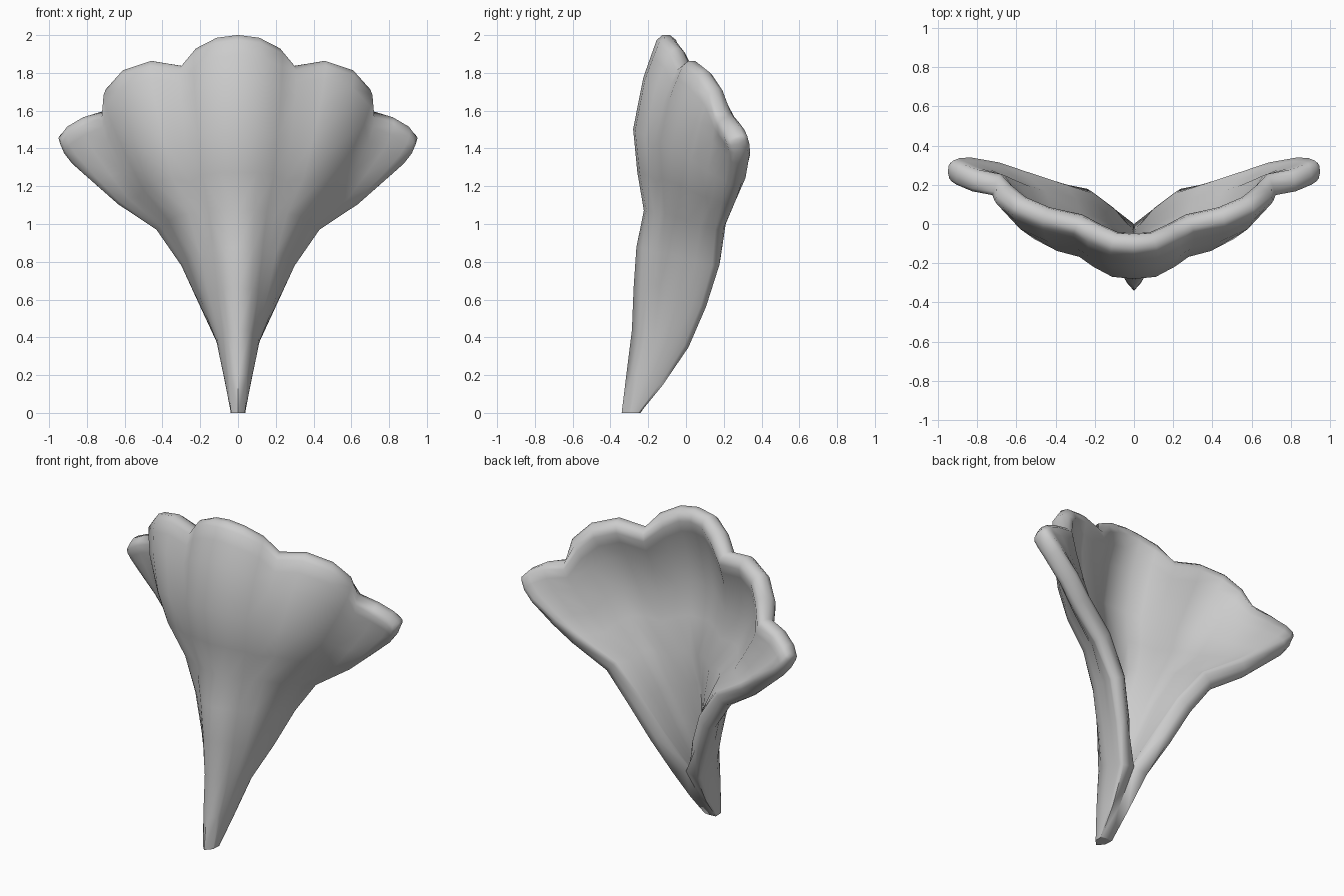
import bpy, bmesh, math
from mathutils import Vector as V

if "Cube" in bpy.data.objects:
    bpy.data.objects.remove(bpy.data.objects["Cube"])

# Profiles: centre line, side edge, scalloped rim (right half)
CENTRE = [(0, -.305), (.215, -.235), (.435, -.205), (.535, -.165), (.64, -.2),
          (.75, -.222), (.88, -.17), (1, -.085)]
EDGE = [(0, .003, -.24, 0), (.1, .015, -.135, .16), (.215, .04, 0, .37),
        (.33, .135, .105, .58), (.435, .24, .18, .80), (.535, .39, .21, 1.0),
        (.64, .61, .265, 1.13), (.75, .73, .295, 1.22), (.88, .87, .305, 1.33),
        (.96, .935, .29, 1.40), (1, .95, .265, 1.455)]
RIM = [(0, 0, -.085, 2), (.1, .1, -.075, 1.985), (.2, .2, -.03, 1.93),
       (.3, .285, .015, 1.835), (.4, .45, .05, 1.862), (.5, .59, .11, 1.815),
       (.6, .675, .17, 1.72), (.7, .705, .2, 1.6), (.8, .82, .215, 1.565),
       (.9, .905, .245, 1.515), (1, .95, .265, 1.455)]
LOBE = [(0, 0), (.1, .03), (.2, .04), (.3, .045), (.4, .065), (.5, .08),
        (.6, .055), (.7, .01), (.8, 0), (.9, 0), (1, 0)]
ROWS = [0, .1, .215, .33, .435, .535, .64, .75, .88, .94, .977, .994, 1]


def lerp(table, t):
    for a, b in zip(table, table[1:]):
        if t <= b[0]:
            k = (t - a[0]) / (b[0] - a[0])
            return [p + (q - p) * k for p, q in zip(a[1:], b[1:])]
    return list(table[-1][1:])


def ends(t):
    return V((0, lerp(CENTRE, t)[0], 2 * t)), V(lerp(EDGE, t))


def sheet(u, t):
    c, e = ends(t)
    c1, e1 = ends(1)
    p = c.lerp(e, u) + t * t * (V(lerp(RIM, u)) - c1.lerp(e1, u))
    p.x += .06 * max(0, math.sin(math.pi * u)) ** .75 * math.sin(math.pi * t)
    p.y -= lerp(LOBE, u)[0] * 9.5 * t ** 3 * (1 - t)
    return p


# Thick petal: front and back skins meeting at a rounded border
bm = bmesh.new()
front, back = [], []
for t in ROWS:
    c, e = ends(t)
    width = (e - c).length
    us = [i / 10 for i in range(10)]
    us += [max(.92, 1 - .045 / width), max(.97, 1 - .012 / width), 1]
    fr, br = [], []
    for u in us:
        p = sheet(u, t)
        s = .05
        du = V((1, 0, 0)) if u == 0 else sheet(min(1, u + s), t) - sheet(max(0, u - s), t)
        dt = sheet(u, min(1, t + s)) - sheet(u, max(0, t - s))
        n = du.cross(dt).normalized()
        d = min((1 - t) * 2 if t > .5 else 1, (1 - u) * width)
        thick = .036 + .022 * min(1, t / .3)
        # The stem closes flat at the back, the open part has a round lip
        rounding = .002 if t < .25 else .012 + .038 * min(1, t / .4) ** 2
        h = thick * math.sqrt(max(0, 1 - (1 - min(d / rounding, 1)) ** 2))
        pair = []
        for side in (1, -1):
            q = p + n * h * side
            if u == 1 and t < .25:
                q.x = 0
            q.x = max(q.x, 0) if u else 0
            if t == 0:
                q.z = 0
            pair.append(q)
        a = bm.verts.new(pair[0])
        fr.append(a)
        br.append(a if h < 1e-5 else bm.verts.new(pair[1]))
    front.append(fr)
    back.append(br)


def face(*vs):
    vs = list(dict.fromkeys(vs))
    if len(vs) > 2 and max(v.co.x for v in vs) > 1e-4:
        if not bm.faces.get(vs):
            bm.faces.new(vs)


for i in range(len(ROWS) - 1):
    for j in range(12):
        f, g = front[i], front[i + 1]
        face(f[j], f[j + 1], g[j + 1], g[j])
        f, g = back[i], back[i + 1]
        face(f[j], g[j], g[j + 1], f[j + 1])
# Flat foot
for j in range(12):
    face(front[0][j], back[0][j], back[0][j + 1], front[0][j + 1])

# Mirror to the left half
geo = bm.verts[:] + bm.edges[:] + bm.faces[:]
new = bmesh.ops.duplicate(bm, geom=geo)["geom"]
for x in new:
    if isinstance(x, bmesh.types.BMVert):
        x.co.x *= -1
bmesh.ops.reverse_faces(bm, faces=[x for x in new if isinstance(x, bmesh.types.BMFace)])
bmesh.ops.remove_doubles(bm, verts=bm.verts, dist=.0005)
bmesh.ops.delete(bm, geom=[v for v in bm.verts if not v.link_faces], context='VERTS')

mesh = bpy.data.meshes.new("scalloped_petal")
bm.to_mesh(mesh)
bm.free()
petal = bpy.data.objects.new("scalloped_petal", mesh)
bpy.context.collection.objects.link(petal)
bpy.context.view_layer.objects.active = petal
petal.select_set(True)
bpy.ops.object.shade_smooth_by_angle(angle=math.radians(75))
